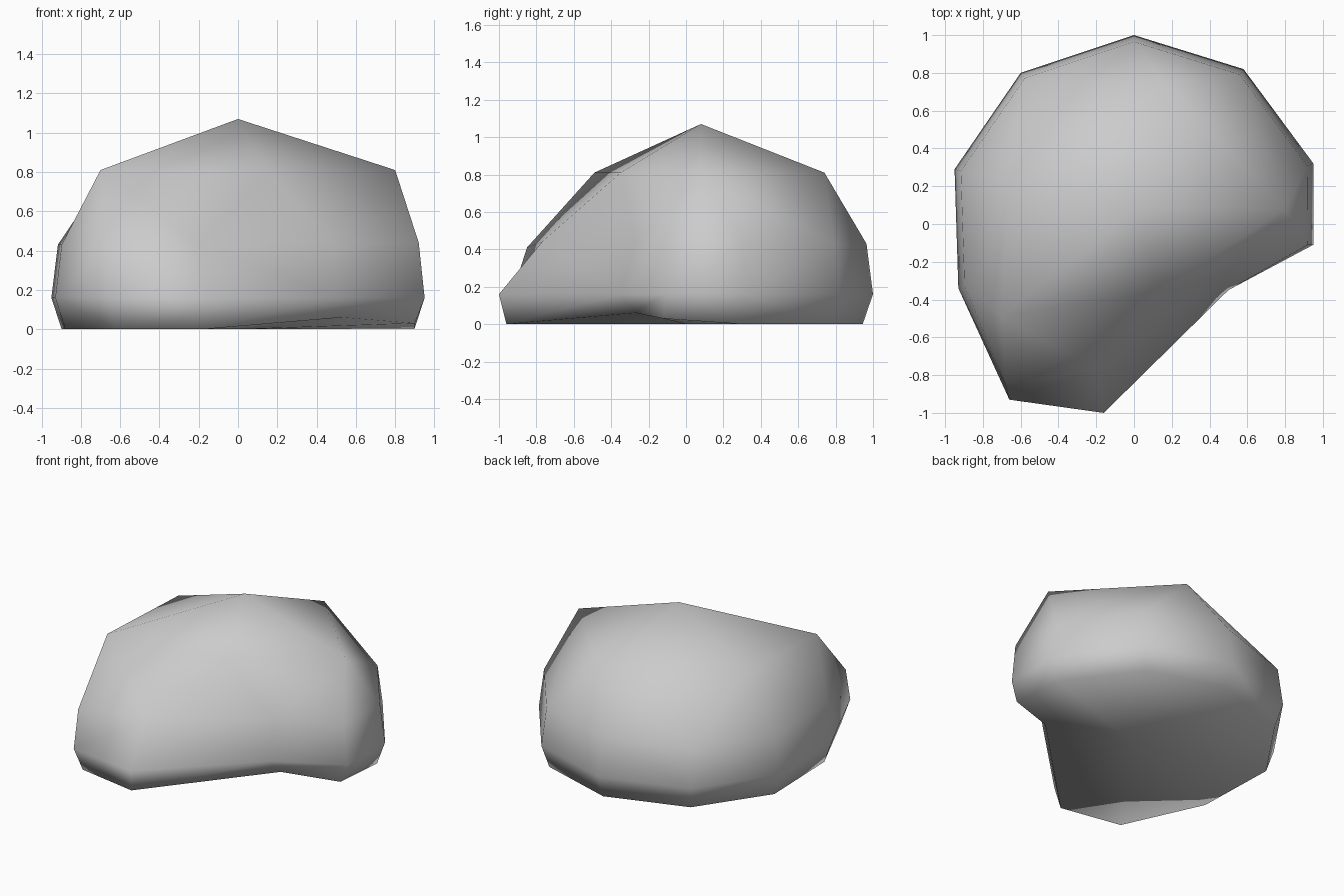
import bpy
import bmesh

if "Cube" in bpy.data.objects:
    bpy.data.objects.remove(bpy.data.objects["Cube"], do_unlink=True)

# Widest outline of the boulder, counter-clockwise, with a notch on the front
belt_outline = [(.95, -.11), (.95, .32), (.58, .82), (0, 1), (-.6, .8),
                (-.95, .29), (-.93, -.34), (-.66, -.93), (-.16, -1), (.5, -.35)]
crown_outline = [(.8, .08), (.17, .74), (-.66, .26), (-.7, -.49), (.15, -.35)]


def make_ring(bm, outline, scale, height, moved=None):
    """Add one ring of corners; moved replaces single corners by index."""
    moved = moved or {}
    points = [moved.get(i, (x * scale, y * scale, height))
              for i, (x, y) in enumerate(outline)]
    return [bm.verts.new(point) for point in points]


def bridge(bm, lower, upper):
    """Join two rings that have the same number of corners."""
    count = len(lower)
    for i in range(count):
        j = (i + 1) % count
        bm.faces.new((lower[i], lower[j], upper[j], upper[i]))


bm = bmesh.new()

# Rings from the ground up to the crown
base = make_ring(bm, belt_outline, .945, 0,
                 {0: (.9, -.12, .03), 8: (-.18, -.96, 0), 9: (.53, -.27, .06)})
belt = make_ring(bm, belt_outline, 1, .16)
shoulder = make_ring(bm, belt_outline, .965, .43,
                     {0: (.92, -.11, .44), 7: (-.68, -.85, .41),
                      8: (-.2, -.77, .44), 9: (.48, -.27, .43)})
crown = make_ring(bm, crown_outline, 1, .81)
peak = bm.verts.new((0, .08, 1.07))
underside = bm.verts.new((0, 0, 0))

bridge(bm, base, belt)
bridge(bm, belt, shoulder)

# Each crown corner sits over two shoulder corners
for k, corner in enumerate(crown):
    following = crown[(k + 1) % len(crown)]
    left, right = shoulder[2 * k], shoulder[2 * k + 1]
    after = shoulder[(2 * k + 2) % len(shoulder)]
    bm.faces.new((corner, left, right))
    bm.faces.new((corner, right, after, following))
    bm.faces.new((corner, following, peak))

# Closed underside
for i, corner in enumerate(base):
    bm.faces.new((underside, base[(i + 1) % len(base)], corner))

bmesh.ops.triangulate(bm, faces=bm.faces[:], quad_method='BEAUTY')
bmesh.ops.recalc_face_normals(bm, faces=bm.faces[:])
for face in bm.faces:
    face.smooth = True

mesh = bpy.data.meshes.new("boulder")
bm.to_mesh(mesh)
bm.free()
boulder = bpy.data.objects.new("boulder", mesh)
bpy.context.collection.objects.link(boulder)

# Plain stone colour
stone = bpy.data.materials.new("stone_grey")
stone.use_nodes = True
colour = (.6, .6, .6, 1)
stone.diffuse_color = colour
stone.node_tree.nodes["Principled BSDF"].inputs["Base Color"].default_value = colour
mesh.materials.append(stone)
